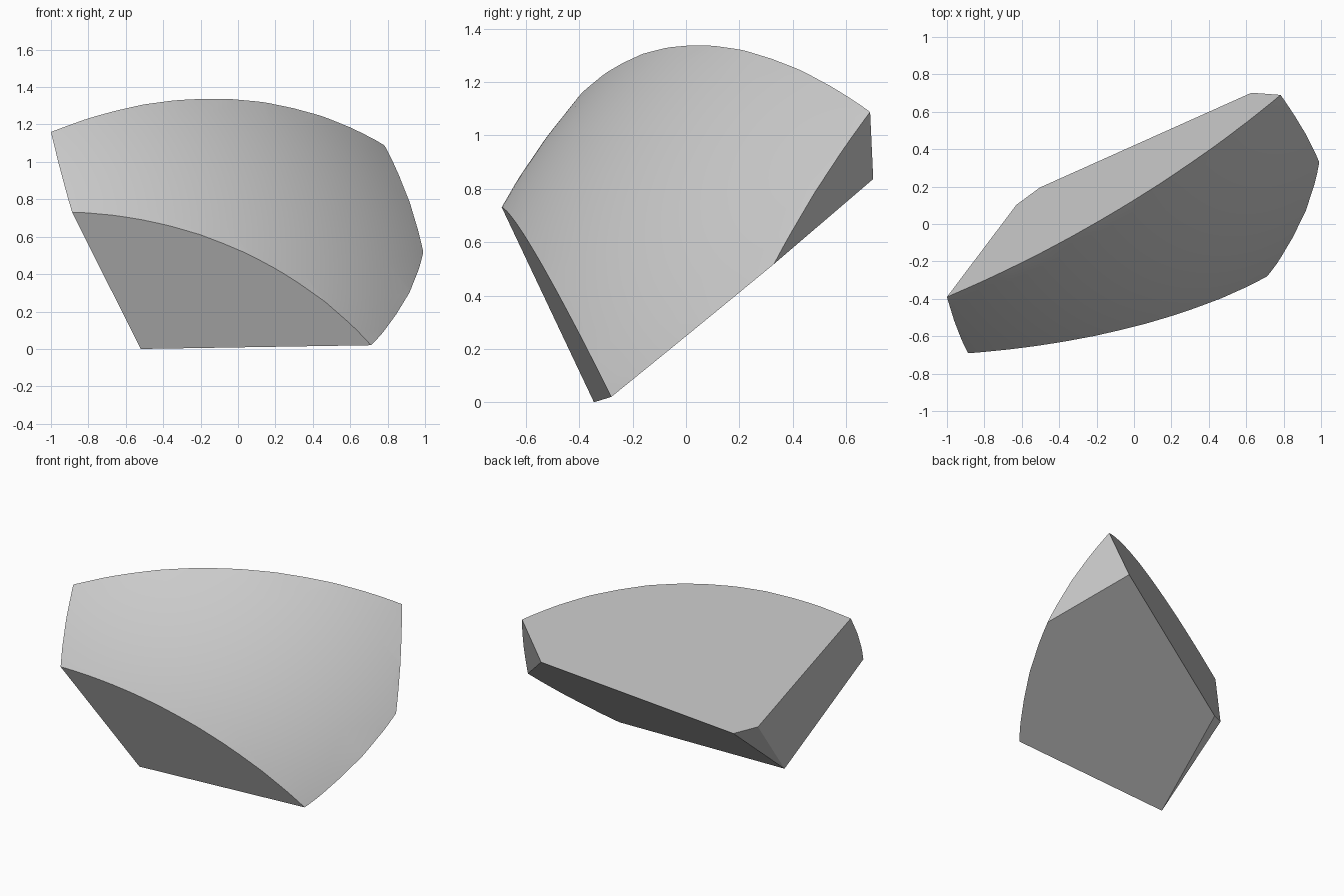
import bpy
import bmesh
import math
from mathutils import Vector

cube = bpy.data.objects.get("Cube")
if cube:
    bpy.data.objects.remove(cube, do_unlink=True)

# Corners of the shard
top_right = Vector((-1.0, -0.39, 1.16))
top_left = Vector((0.785, 0.69, 1.09))
back_left = Vector((0.63, 0.70, 0.835))
left_tip = Vector((1.0, 0.32, 0.51))
back_low = Vector((-0.51, 0.19, 0.45))
back_right = Vector((-0.63, 0.11, 0.50))
base_right = Vector((-0.52, -0.345, 0.0))
base_left = Vector((0.715, -0.28, 0.02))
front_right = Vector((-0.89, -0.695, 0.74))

# Three corners give each flat break
breaks = [
    (top_right, top_left, back_low),         # back
    (top_right, back_right, base_right),     # right end
    (back_low, back_right, base_right),      # small chip
    (base_right, base_left, back_left),      # underside
    (top_left, left_tip, back_left),         # left end
    (front_right, base_left, base_right),    # front
]
inside = Vector((0, 0, 0.6))

# Large ball whose skin forms the domed face
bm = bmesh.new()
bmesh.ops.create_icosphere(bm, subdivisions=5, radius=2.76)
bmesh.ops.translate(bm, vec=(-1.104, 1.68, -0.662), verts=bm.verts)
for face in bm.faces:
    face.smooth = True

# Slice the ball and cap each cut
for a, b, c in breaks:
    normal = (b - a).cross(c - a).normalized()
    if normal.dot(inside - a) > 0:
        normal.negate()
    cut = bmesh.ops.bisect_plane(
        bm, geom=bm.verts[:] + bm.edges[:] + bm.faces[:], dist=1e-5,
        plane_co=a, plane_no=normal, clear_outer=True)
    rim = [e for e in cut["geom_cut"] if isinstance(e, bmesh.types.BMEdge)]
    bmesh.ops.edgeloop_fill(bm, edges=rim)

bmesh.ops.recalc_face_normals(bm, faces=bm.faces)
mesh = bpy.data.meshes.new("rock_shard")
bm.to_mesh(mesh)
bm.free()

shard = bpy.data.objects.new("rock_shard", mesh)
bpy.context.collection.objects.link(shard)

# Plain grey stone
stone = bpy.data.materials.new("grey_stone")
stone.use_nodes = True
colour = (0.6, 0.6, 0.6, 1)
stone.diffuse_color = colour
stone.node_tree.nodes["Principled BSDF"].inputs["Base Color"].default_value = colour
mesh.materials.append(stone)

# Smooth dome, crisp broken edges
bpy.ops.object.select_all(action="DESELECT")
shard.select_set(True)
bpy.context.view_layer.objects.active = shard
bpy.ops.object.shade_smooth_by_angle(angle=math.radians(15))
